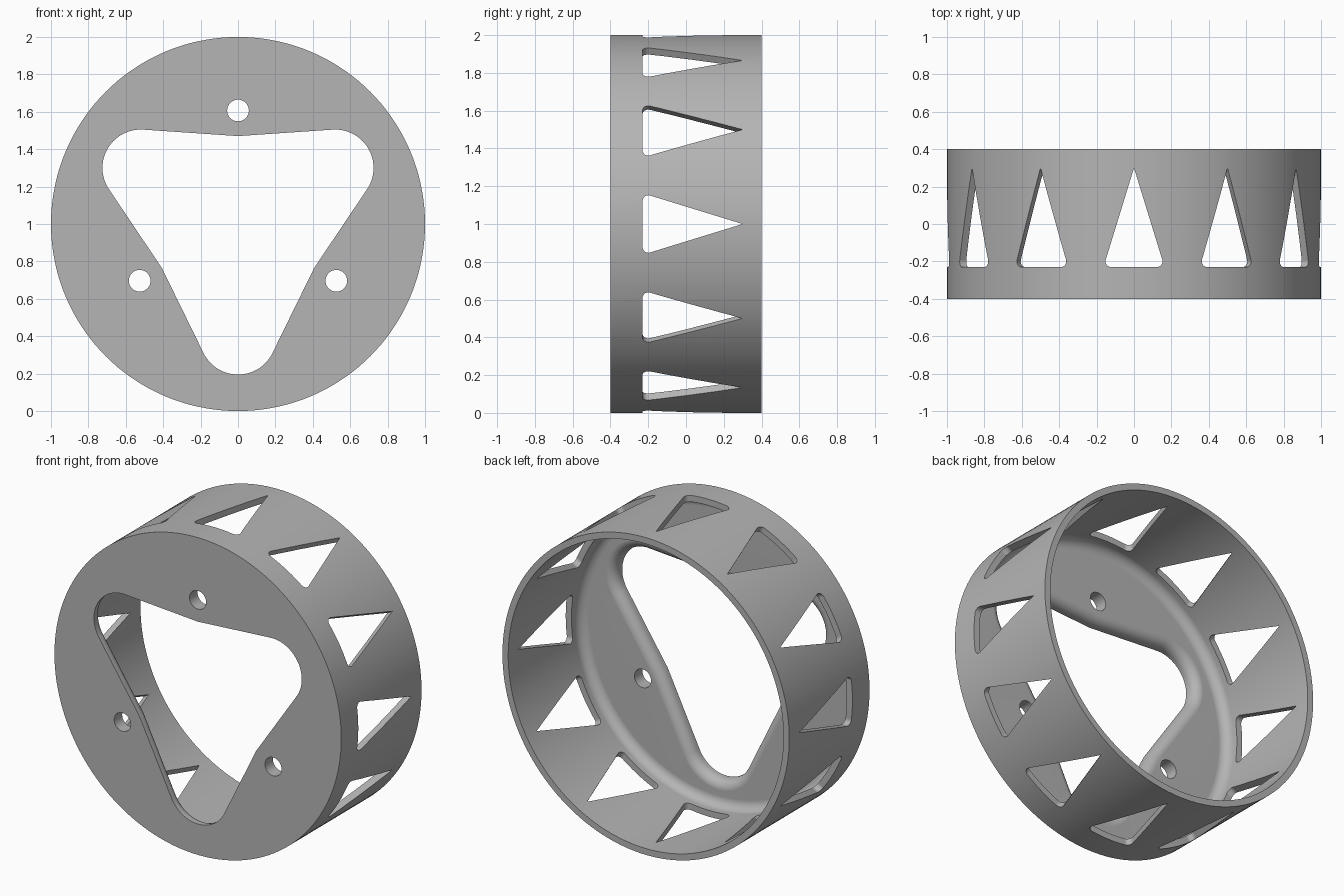
import bpy, bmesh, math
from mathutils import Vector, Matrix

cube = bpy.data.objects.get("Cube")
if cube:
    bpy.data.objects.remove(cube, do_unlink=True)

FRONT, BACK, PLATE = -0.4, 0.4, -0.32
WALL_IN, ROUND = 0.96, 0.06
CENTRE = Vector((0, 0, 1))

grey = bpy.data.materials.new("mid grey")
grey.use_nodes = True
colour = (0.46, 0.46, 0.46, 1)
grey.diffuse_color = colour
grey.node_tree.nodes["Principled BSDF"].inputs["Base Color"].default_value = colour


def make_object(name, bm):
    bmesh.ops.recalc_face_normals(bm, faces=bm.faces[:])
    mesh = bpy.data.meshes.new(name)
    bm.to_mesh(mesh)
    bm.free()
    obj = bpy.data.objects.new(name, mesh)
    bpy.context.collection.objects.link(obj)
    mesh.materials.append(grey)
    return obj


def loft(bm, rings):
    """Skin a stack of equal-length closed rings and cap both ends."""
    loops = [[bm.verts.new(p) for p in ring] for ring in rings]
    n = len(loops[0])
    for a, b in zip(loops, loops[1:]):
        for i in range(n):
            j = (i + 1) % n
            bm.faces.new((a[i], a[j], b[j], b[i]))
    bm.faces.new(loops[0][::-1])
    bm.faces.new(loops[-1])


def polar(r, a):
    return Vector((r * math.cos(a), r * math.sin(a)))


def arc(centre, r, a0, a1, steps):
    return [centre + polar(r, a0 + (a1 - a0) * i / steps) for i in range(steps + 1)]


def lobed_outline(grow):
    """Three rounded lobes joined by straight edges that meet at shallow corners."""
    pts = []
    r, waist = 0.205 + grow, 0.47 + grow
    for k in range(3):
        mid = math.radians(30 + 120 * k)
        lobe = polar(0.6, mid)
        corner = polar(waist, mid - math.pi / 3)
        to_corner = corner - lobe
        tangent = math.atan2(to_corner.y, to_corner.x) + math.acos(r / to_corner.length)
        half = (mid - tangent) % (2 * math.pi)
        pts.append(corner)
        pts += arc(lobe, r, mid - half, mid + half, 28)
    return pts


def at_depth(pts, y):
    return [CENTRE + Vector((p.x, y, p.y)) for p in pts]


# Cup-shaped drum: lathe profile with a fillet where the wall meets the plate
fillet = arc(Vector((WALL_IN - ROUND, PLATE + ROUND)), ROUND, 0, -math.pi / 2, 8)
profile = [Vector(p) for p in ((0, FRONT), (1, FRONT), (1, BACK), (WALL_IN, BACK))]
profile += fillet + [Vector((0, PLATE))]
bm = bmesh.new()
verts = [bm.verts.new(CENTRE + Vector((0, p.y, p.x))) for p in profile]
edges = [bm.edges.new(pair) for pair in zip(verts, verts[1:])]
bmesh.ops.spin(bm, geom=verts + edges, cent=CENTRE, axis=(0, 1, 0),
               angle=2 * math.pi, steps=144, use_duplicate=False)
bmesh.ops.remove_doubles(bm, verts=bm.verts[:], dist=0.0001)
drum = make_object("wheel_drum", bm)

# Central opening, flaring at the back to round over the plate edge
bm = bmesh.new()
rings = [at_depth(lobed_outline(0), FRONT - 0.1)]
for i in range(9):
    a = math.pi / 2 * i / 8
    grow = ROUND * (1 - math.cos(a))
    rings.append(at_depth(lobed_outline(grow), PLATE + 0.0002 - ROUND * (1 - math.sin(a))))
rings.append(at_depth(lobed_outline(ROUND), PLATE + 0.1))
loft(bm, rings)
cutters = [make_object("opening_cutter", bm)]

# Three bolt holes
bm = bmesh.new()
for k in range(3):
    hole = arc(polar(0.607, math.radians(90 + 120 * k)), 0.058, 0, 2 * math.pi, 32)[:-1]
    loft(bm, [at_depth(hole, FRONT - 0.1), at_depth(hole, PLATE + 0.1)])
cutters.append(make_object("bolt_hole_cutter", bm))

# Twelve triangular wall windows: sharp tip at the back, rounded base corners
tip, base, half, r = 0.3, -0.23, 0.163, 0.03
slope = math.atan2(half, tip - base)
cx = half - r * math.tan(math.pi / 4 + slope / 2)
cx = half - r / math.tan((math.pi / 2 - slope) / 2)
right = arc(Vector((cx, base + r)), r, -math.pi / 2, slope, 6)
left = [Vector((-p.x, p.y)) for p in reversed(right)]
window = right + [Vector((0, tip))] + left
bm = bmesh.new()
for k in range(12):
    turn = Matrix.Rotation(math.radians(30 * k), 3, 'Y')
    loft(bm, [[CENTRE + turn @ Vector((p.x, p.y, h)) for p in window] for h in (0.88, 1.1)])
cutters.append(make_object("window_cutter", bm))

# Cut everything out of the drum
bpy.ops.object.select_all(action='DESELECT')
bpy.context.view_layer.objects.active = drum
drum.select_set(True)
for cutter in cutters:
    cutter.hide_render = True
    mod = drum.modifiers.new(cutter.name, 'BOOLEAN')
    mod.operation, mod.solver, mod.object = 'DIFFERENCE', 'EXACT', cutter
    bpy.ops.object.modifier_apply(modifier=mod.name)
for cutter in cutters:
    bpy.data.objects.remove(cutter, do_unlink=True)

# Smooth curved walls, crisp edges, flat plates
bpy.ops.object.shade_smooth_by_angle(angle=math.radians(30))
weighted = drum.modifiers.new("weighted_normals", 'WEIGHTED_NORMAL')
weighted.keep_sharp = True
